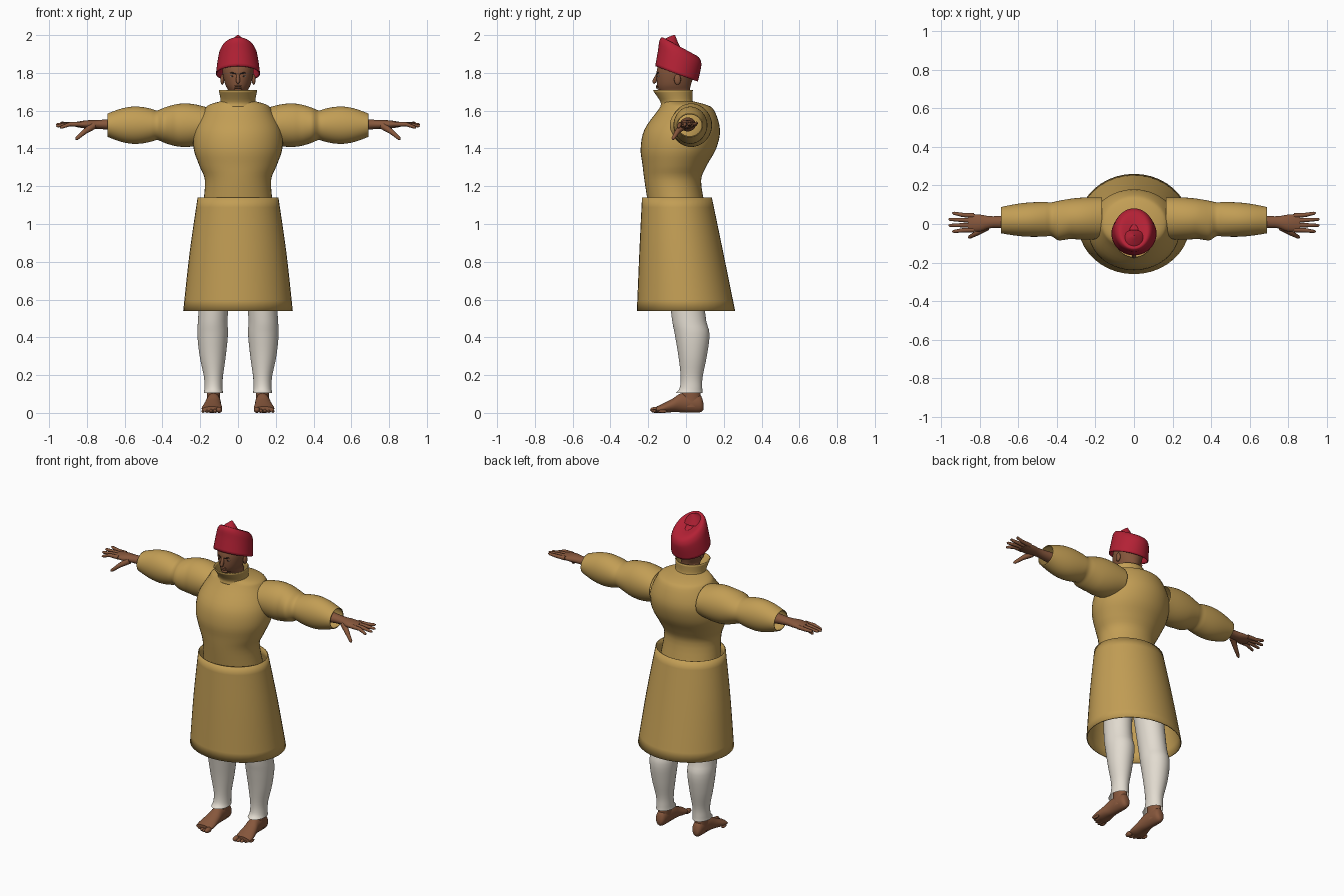
import bpy, bmesh
from math import cos, sin, pi, radians
from mathutils import Vector

cube = bpy.data.objects.get("Cube")
if cube:
    bpy.data.objects.remove(cube, do_unlink=True)


def material(name, *colour):
    mat = bpy.data.materials.new(name)
    mat.diffuse_color = (*colour, 1)
    mat.use_nodes = True
    shader = next(n for n in mat.node_tree.nodes if n.type == 'BSDF_PRINCIPLED')
    shader.inputs["Base Color"].default_value = (*colour, 1)
    shader.inputs["Roughness"].default_value = .8
    return mat


gold = material("golden cloth", .54, .34, .09)
cream = material("cream cloth", .76, .71, .63)
red = material("red felt", .45, .015, .035)
skin = material("brown skin", .24, .095, .045)
dark = material("dark brown hair", .03, .015, .01)
white = material("eye white", .6, .55, .5)


def lerp(start, end, t):
    return start + (end - start) * t


def finish(name, bm, mat, thickness=0):
    bmesh.ops.recalc_face_normals(bm, faces=bm.faces)
    mesh = bpy.data.meshes.new(name)
    bm.to_mesh(mesh)
    bm.free()
    mesh.materials.append(mat)
    obj = bpy.data.objects.new(name, mesh)
    bpy.context.collection.objects.link(obj)
    if thickness:
        obj.modifiers.new("cloth thickness", 'SOLIDIFY').thickness = thickness
    bpy.ops.object.select_all(action='DESELECT')
    obj.select_set(True)
    bpy.context.view_layer.objects.active = obj
    bpy.ops.object.shade_smooth_by_angle(angle=radians(50))


def bridge(name, rings, mat, capped, thickness=0):
    # Skin a stack of equal rings with quads
    bm = bmesh.new()
    loops = [[bm.verts.new(point) for point in ring] for ring in rings]
    for lower, upper in zip(loops, loops[1:]):
        for i in range(len(lower)):
            bm.faces.new((lower[i - 1], lower[i], upper[i], upper[i - 1]))
    if capped:
        bm.faces.new(loops[0])
        bm.faces.new(loops[-1])
    finish(name, bm, mat, thickness)


def smooth_rows(rows, steps=4):
    # Catmull-Rom curve through the profile rows
    padded = [rows[0], *rows, rows[-1]]
    for group in zip(padded, padded[1:], padded[2:], padded[3:]):
        for step in range(steps):
            t = step / steps
            yield [b + t / 2 * (c - a + t * (2 * a - 5 * b + 4 * c - d + t * (3 * b - a - 3 * c + d)))
                   for a, b, c, d in zip(*group)]
    yield rows[-1]


def loft(name, axis, rows, mat, side=1, capped=False, thickness=0, segments=40):
    # Row: position on the axis, ellipse centre (two), ellipse radii (two), tilt
    rings = []
    for place, u, v, ru, rv, tilt in smooth_rows(rows):
        ring = []
        for i in range(segments):
            turn = 2 * pi * i / segments
            a, b = u + ru * cos(turn), v + rv * sin(turn)
            point = {'x': (place, a, b), 'y': (a, place, b),
                     'z': (a, b, place + tilt * (b - v))}[axis]
            ring.append((point[0] * side, *point[1:]))
        rings.append(ring)
    bridge(name, rings, mat, capped, thickness)


def upright(name, rows, mat, **options):
    # Row: height, centre y, half width, half depth, optional tilt
    full = [(z, 0, y, width, depth, *(tilt or [0])) for z, y, width, depth, *tilt in rows]
    loft(name, 'z', full, mat, **options)


def tube(name, points, radii, mat, side=1, segments=12):
    # Tapered round limb with a blunt tip
    path = [Vector((x * side, y, z)) for x, y, z in points]
    path.append(path[-1] + (path[-1] - path[-2]).normalized() * radii[-1])
    rings = []
    for i, (point, radius) in enumerate(zip(path, [*radii, radii[-1] / 3])):
        heading = path[min(i + 1, len(path) - 1)] - path[max(i - 1, 0)]
        turn = heading.to_track_quat('Z', 'Y')
        angles = [2 * pi * k / segments for k in range(segments)]
        rings.append([point + turn @ Vector((cos(a), sin(a), 0)) * radius for a in angles])
    bridge(name, rings, mat, True)


def ball(name, centre, size, mat):
    bm = bmesh.new()
    bmesh.ops.create_uvsphere(bm, u_segments=16, v_segments=10, radius=1)
    bmesh.ops.scale(bm, vec=size, verts=bm.verts)
    bmesh.ops.translate(bm, vec=centre, verts=bm.verts)
    finish(name, bm, mat)


# Coat: bodice, flared collar and skirt
upright("coat_bodice", [
    (1.1, -.05, .185, .15), (1.23, -.07, .175, .15), (1.31, -.06, .205, .17),
    (1.4, -.04, .235, .2), (1.5, -.02, .23, .2), (1.6, 0, .18, .15),
    (1.63, -.01, .155, .12), (1.65, -.045, .09, .08)], gold)
upright("coat_collar", [(1.62, -.04, .1, .09), (1.65, -.05, .086, .08), (1.71, -.07, .096, .1)],
        gold, thickness=.006)
upright("coat_skirt", [(.54, 0, .29, .26), (.85, -.025, .256, .222), (1.14, -.048, .214, .185)],
        gold, thickness=.006)

# Head and face
upright("head", [
    (1.6, -.03, .057, .06), (1.68, -.04, .055, .065), (1.705, -.06, .052, .08),
    (1.74, -.063, .068, .09), (1.8, -.056, .082, .1), (1.84, -.05, .08, .095),
    (1.87, -.05, .055, .06)], skin, capped=True)
tube("nose", [(0, -.15, 1.795), (0, -.167, 1.755)], (.007, .012), skin)
for name, height in (("upper_lip", 1.73), ("lower_lip", 1.721)):
    ball(name, (0, -.152, height), (.02, .008, .005), skin)
ball("chin", (0, -.138, 1.706), (.022, .014, .012), skin)

# Hat: slanted brim, leaning crown with a sunken top and a front peak
upright("hat", [
    (1.795, -.05, .117, .113, -.36), (1.87, -.035, .107, .113, -.45), (1.915, -.03, .095, .11, -.52),
    (1.938, -.03, .07, .09, -.54), (1.928, -.045, .02, .035, -.4)], red, thickness=.005)
upright("hat_sunken_top", [(1.92, -.04, .05, .06, -.4), (1.93, -.045, .02, .04, -.4)], red, capped=True)
upright("hat_peak", [(1.935, -.08, .06, .05), (1.97, -.088, .04, .042), (2, -.063, .003, .005)],
        red, capped=True)

for side, label in ((1, "left"), (-1, "right")):
    # Eyes, brows and ears
    ball(label + "_eye", (.03 * side, -.141, 1.782), (.012, .008, .006), white)
    ball(label + "_pupil", (.03 * side, -.147, 1.782), (.005, .004, .005), dark)
    tube(label + "_eyebrow", [(.012, -.156, 1.795), (.032, -.148, 1.8), (.052, -.127, 1.797)],
         (.003, .004, .002), dark, side)
    ball(label + "_ear", (.083 * side, -.045, 1.765), (.01, .018, .028), skin)

    # Sleeve: one puff over the upper arm, one over the forearm
    sleeve = []
    for step in range(17):
        t = step / 16
        puff = abs(sin(2 * pi * t))
        fold = max(0, 1 - abs(t - .42) * 12)
        sleeve.append((lerp(.165, .69, t), lerp(.03, .02, t) - .01 * fold, 1.523,
                       lerp(.107, .068, t) + .01 * (puff + fold), lerp(.095, .062, t) + .028 * puff, 0))
    loft(label + "_sleeve", 'x', sleeve, gold, side, thickness=.005)

    # Hand with four spread fingers and a lowered thumb
    loft(label + "_hand", 'x', [
        (.6, .01, 1.527, .042, .037, 0), (.73, .01, 1.527, .03, .024, 0),
        (.8, .005, 1.527, .044, .022, 0), (.86, .008, 1.527, .044, .013, 0)],
         skin, side, capped=True, segments=24)
    for i, finger in enumerate(("index", "middle", "ring", "little")):
        base = lerp(-.03, .043, i / 3)
        reach = .955 - .02 * (i in (0, 3))
        tube(f"{label}_{finger}_finger", [(.83, base, 1.528), (.89, base * 1.1, 1.528),
                                          (reach, base * 1.3, lerp(1.512, 1.534, i / 3))],
             (.013, .011, .008), skin, side)
    tube(label + "_thumb", [(.765, -.015, 1.52), (.81, -.045, 1.49), (.853, -.068, 1.453)],
         (.02, .014, .009), skin, side)

    # Trouser leg, full at the calf and flared at the hem
    loft(label + "_trouser_leg", 'z', [
        (.105, .13, .016, .051, .072, 0), (.13, .13, .026, .048, .06, 0), (.19, .13, .03, .05, .058, 0),
        (.3, .134, .035, .069, .075, 0), (.42, .134, .032, .081, .092, 0),
        (.54, .131, .01, .078, .09, 0), (1, .1, -.03, .09, .1, 0)], cream, side)

    # Bare foot and toes
    loft(label + "_ankle", 'z', [(.03, .13, .025, .035, .055, 0), (.18, .13, .03, .035, .045, 0)],
         skin, side, segments=24)
    loft(label + "_foot", 'y', [
        (.092, .13, .035, .015, .018, 0), (.07, .13, .05, .032, .048, 0), (-.02, .13, .054, .038, .051, 0),
        (-.07, .134, .04, .046, .036, 0), (-.12, .138, .025, .054, .025, 0),
        (-.155, .14, .018, .05, .016, 0)], skin, side, capped=True, segments=24)
    for i in range(5):
        size = .016 if i == 0 else .0115 - .0008 * i
        ball(f"{label}_toe_{i + 1}", (lerp(.1, .185, i / 4) * side, .0024 * i * i - .162, size),
             (size, .028 - .001 * i, size), skin)
